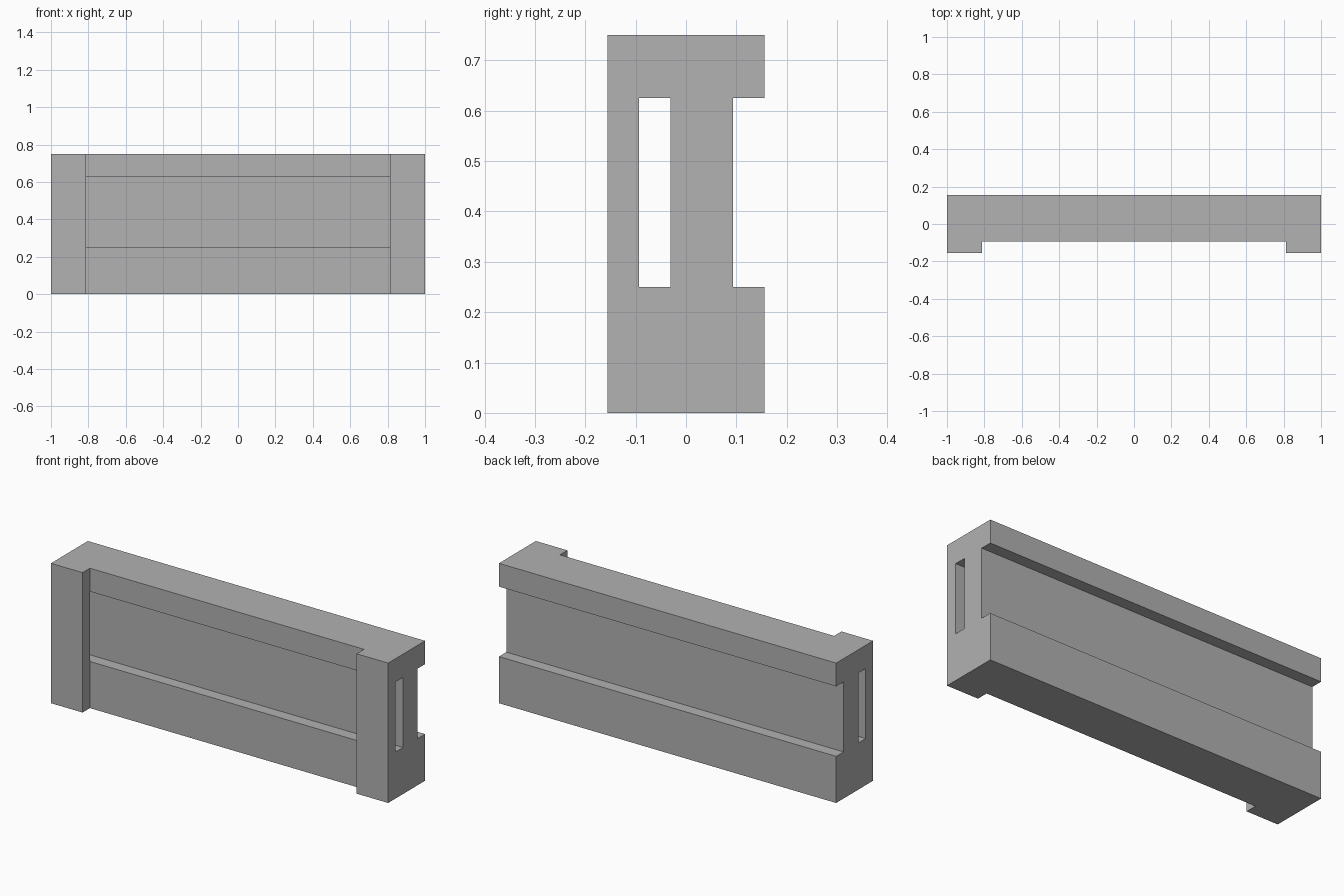
import bpy
from mathutils import Vector

cube = bpy.data.objects.get("Cube")
if cube:
    bpy.data.objects.remove(cube, do_unlink=True)

LENGTH, DEPTH, HEIGHT = 2.0, 0.3125, 0.75
FRONT, BACK = -DEPTH / 2, DEPTH / 2
STEP = 0.0625                      # depth of every recess
POST_INNER = 0.8125                # inner side of the end posts
CHANNEL_LOW, CHANNEL_HIGH = 0.25, 0.625
OVER = 0.1                         # how far cutters reach past the surface

grey = bpy.data.materials.new("plain grey")
grey.use_nodes = True
colour = (0.445, 0.445, 0.445, 1)
grey.diffuse_color = colour
grey.node_tree.nodes["Principled BSDF"].inputs["Base Color"].default_value = colour


def box(name, low, high):
    low, high = Vector(low), Vector(high)
    bpy.ops.mesh.primitive_cube_add(size=1, location=(low + high) / 2)
    obj = bpy.context.object
    obj.name = name
    obj.scale = high - low
    bpy.ops.object.transform_apply(location=True, rotation=False, scale=True)
    obj.data.materials.append(grey)
    return obj


def carve(target, low, high):
    cutter = box("cutter", low, high)
    cutter.hide_render = True
    mod = target.modifiers.new("carve", "BOOLEAN")
    mod.operation = "DIFFERENCE"
    mod.solver = "EXACT"
    mod.object = cutter
    bpy.context.view_layer.objects.active = target
    bpy.ops.object.modifier_apply(modifier=mod.name)
    bpy.data.objects.remove(cutter, do_unlink=True)


# Solid beam block
beam = box("beam_with_end_posts", (-LENGTH / 2, FRONT, 0), (LENGTH / 2, BACK, HEIGHT))
END = LENGTH / 2 + OVER

# Front recess between the end posts
carve(beam, (-POST_INNER, FRONT - OVER, -OVER), (POST_INNER, FRONT + STEP, HEIGHT + OVER))
# Front channel, running through both posts as a slot
carve(beam, (-END, FRONT + STEP, CHANNEL_LOW), (END, FRONT + 2 * STEP, CHANNEL_HIGH))
# Rear channel along the whole length
carve(beam, (-END, BACK - STEP, CHANNEL_LOW), (END, BACK + OVER, CHANNEL_HIGH))
